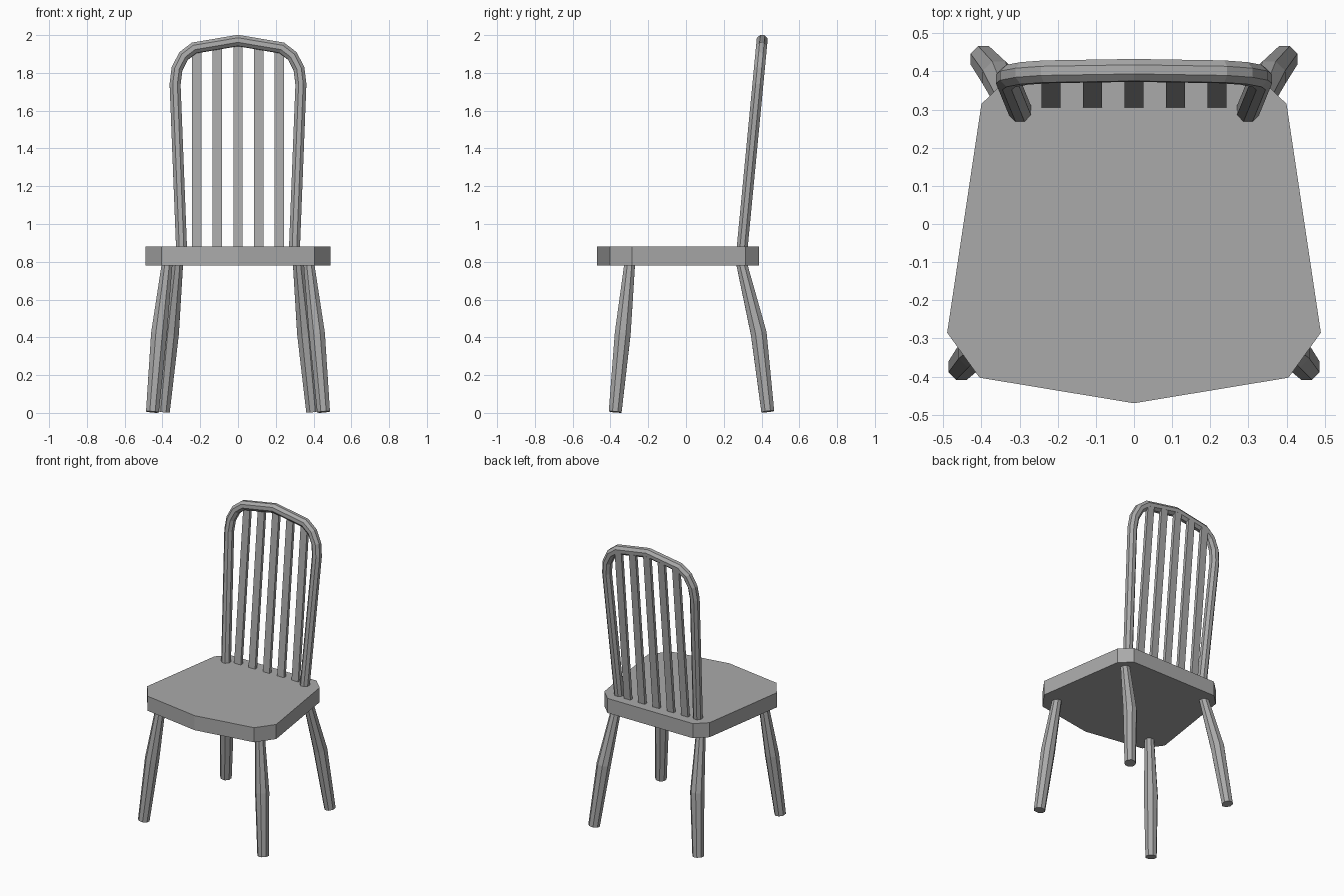
import bpy
import bmesh
from math import cos, sin, pi
from mathutils import Vector

cube = bpy.data.objects.get("Cube")
if cube:
    bpy.data.objects.remove(cube, do_unlink=True)

grey = bpy.data.materials.new("plain grey")
grey.use_nodes = True
colour = (0.4, 0.4, 0.4, 1)
grey.diffuse_color = colour
grey.node_tree.nodes["Principled BSDF"].inputs["Base Color"].default_value = colour


def finish(name, bm):
    bmesh.ops.recalc_face_normals(bm, faces=bm.faces)
    mesh = bpy.data.meshes.new(name)
    bm.to_mesh(mesh)
    bm.free()
    mesh.materials.append(grey)
    obj = bpy.data.objects.new(name, mesh)
    bpy.context.collection.objects.link(obj)
    return obj


def octagon_sweep(name, path, radii, normal):
    """Sweep a flat-sided octagon along a path, mitring the bends."""
    bm = bmesh.new()
    path = [Vector(p) for p in path]
    rings = []
    for i, (p, r) in enumerate(zip(path, radii)):
        before = (p - path[max(i - 1, 0)]).normalized()
        after = (path[min(i + 1, len(path) - 1)] - p).normalized()
        tangent = (before + after).normalized()
        mitre = 1 / max(tangent.dot(before), tangent.dot(after))
        side = tangent.cross(normal).normalized()
        up = side.cross(tangent).normalized()
        angles = [(k + 0.5) * pi / 4 for k in range(8)]
        rings.append([bm.verts.new(p + r / cos(pi / 8) * (side * cos(a) * mitre + up * sin(a)))
                      for a in angles])
    for a, b in zip(rings, rings[1:]):
        for k in range(8):
            j = (k + 1) % 8
            bm.faces.new((a[k], a[j], b[j], b[k]))
    bm.faces.new(rings[0])
    bm.faces.new(rings[-1])
    return finish(name, bm)


# Seat: extruded outline, mirrored left to right
half = [(0, -0.47), (0.405, -0.403), (0.49, -0.285), (0.40, 0.315), (0.325, 0.387)]
outline = half + [(-x, y) for x, y in reversed(half[1:])]
bm = bmesh.new()
base = bm.faces.new([bm.verts.new((x, y, 0.78)) for x, y in outline])
top = bmesh.ops.extrude_face_region(bm, geom=[base])["geom"]
bmesh.ops.translate(bm, vec=(0, 0, 0.10),
                    verts=[v for v in top if isinstance(v, bmesh.types.BMVert)])
# Closing face underneath, where the extrusion leaves it open
bmesh.ops.holes_fill(bm, edges=[e for e in bm.edges if e.is_boundary])
finish("seat", bm)

# Legs: splayed and thickest in the middle
front = [(0.374, -0.297, 0.80), (0.418, -0.335, 0.42), (0.453, -0.375, 0.005)]
back = [(0.318, 0.292, 0.80), (0.355, 0.385, 0.42), (0.395, 0.433, 0.007)]
for end, path in (("front", front), ("back", back)):
    for side, s in (("left", 1), ("right", -1)):
        octagon_sweep(f"{end}_{side}_leg", [(s * x, y, z) for x, y, z in path],
                      (0.028, 0.042, 0.034), Vector((0, 1, 0)))


# Backrest leans back as it rises
def lean(z):
    return 0.298 + (z - 0.88) * 0.096


# Bent hoop
arch = [(0.298, 0.85), (0.333, 1.74), (0.323, 1.82), (0.288, 1.889), (0.232, 1.932), (0, 1.971)]
hoop = arch + [(-x, z) for x, z in reversed(arch[:-1])]
octagon_sweep("back_hoop", [(x, lean(z), z) for x, z in hoop], [0.029] * len(hoop),
              Vector((0, 1, -0.096)))

# Flat slats between seat and hoop
for i in range(-2, 3):
    x, z_top = i * 0.109, 1.955 - abs(i) * 0.016
    bm = bmesh.new()
    bmesh.ops.create_cube(bm, size=1)
    for v in bm.verts:
        z = z_top if v.co.z > 0 else 0.86
        v.co = Vector((x + v.co.x * 0.05, lean(z) + 0.018 + v.co.y * 0.022, z))
    finish(f"back_slat_{i + 3}", bm)
